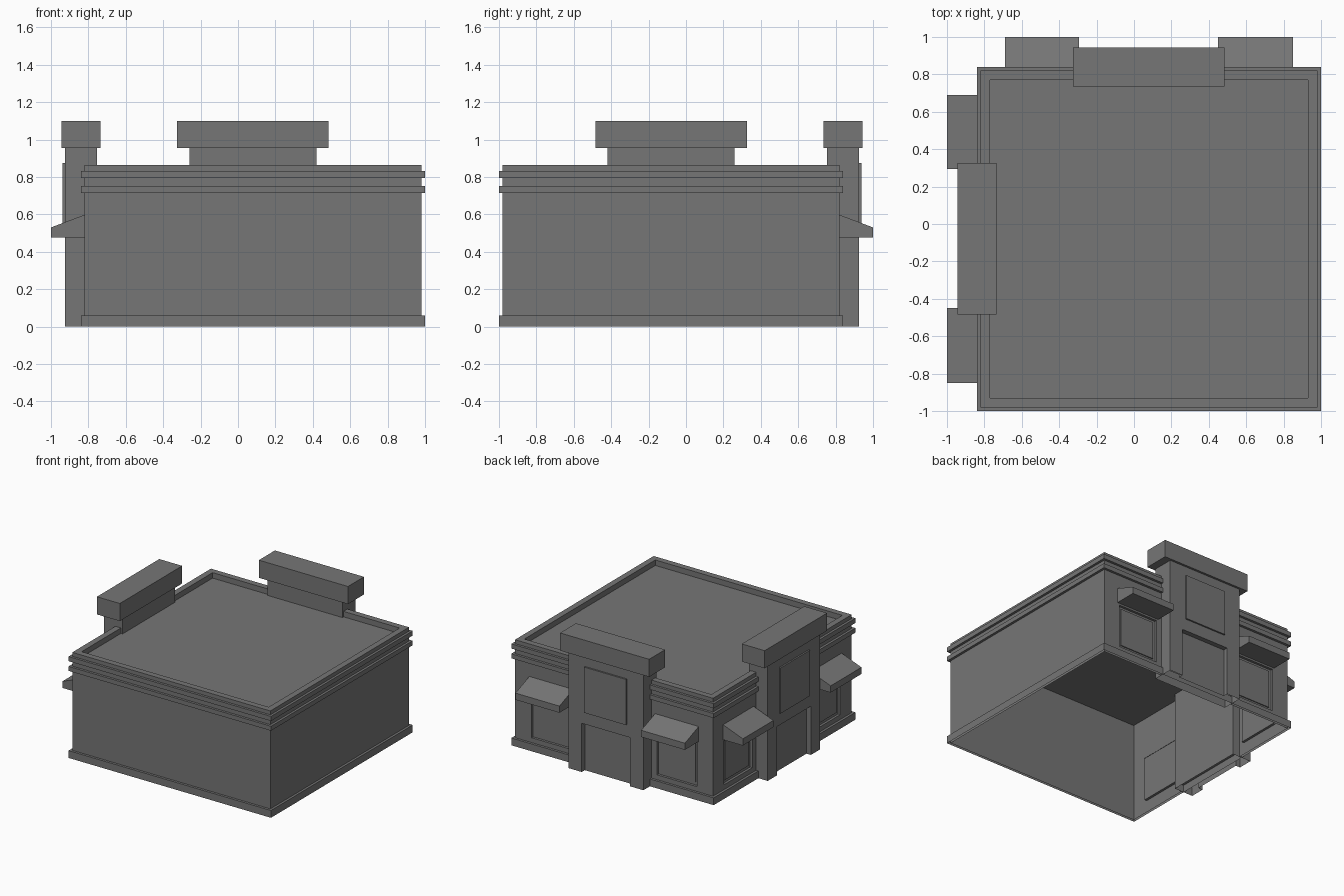
import bpy

if "Cube" in bpy.data.objects:
    bpy.data.objects.remove(bpy.data.objects["Cube"])

# Dark grey paint shared by every part
grey = bpy.data.materials.new("dark_grey")
grey.diffuse_color = (0.18, 0.18, 0.18, 1)
grey.use_nodes = True
grey.node_tree.nodes["Principled BSDF"].inputs["Base Color"].default_value = grey.diffuse_color

# Facade coordinates: u along the wall, d outward, z up.
# The back and left facades are mirror twins across the plan diagonal.
def back(u, d, z):
    return (u, d, z)

def left(u, d, z):
    return (-d, -u, z)

def mesh(name, verts, faces, flip=False):
    me = bpy.data.meshes.new(name)
    me.from_pydata(verts, [], [f[::-1] for f in faces] if flip else faces)
    me.materials.append(grey)
    me.update()
    ob = bpy.data.objects.new(name, me)
    bpy.context.collection.objects.link(ob)
    return ob

BOX = [(0, 3, 2, 1), (4, 5, 6, 7), (0, 1, 5, 4), (1, 2, 6, 5), (2, 3, 7, 6), (3, 0, 4, 7)]

def box(name, side, u, d, z):
    pts = [side(a, b, c) for c in z
           for a, b in ((u[0], d[0]), (u[1], d[0]), (u[1], d[1]), (u[0], d[1]))]
    return mesh(name, pts, BOX, side is left)

def square(o, z):
    """Plan outline of the body, grown outward by o."""
    x0, x1, y0, y1 = -0.82 - o, 0.98 + o, -0.98 - o, 0.82 + o
    return [(x0, y0, z), (x1, y0, z), (x1, y1, z), (x0, y1, z)]

def ring(name, inner, outer, z0, z1, strips=4):
    """Square band: outer, top, inner and bottom strips in that order."""
    loops = [square(outer, z0), square(outer, z1), square(inner, z1), square(inner, z0)]
    verts = [p for l in loops for p in l]
    faces = [(4*k + i, 4*k + (i+1) % 4, 4*((k+1) % 4) + (i+1) % 4, 4*((k+1) % 4) + i)
             for k in range(strips) for i in range(4)]
    return mesh(name, verts, faces)

WALL, FRONT, DOOR, REAR, ROOF = 0.815, 0.925, 0.885, 0.755, 0.82
T0, T1, TOP = -0.26, 0.42, 0.955  # tower
D0, D1, DH = -0.14, 0.30, 0.40    # doorway
W0, W1 = 0.10, 0.46               # window heights
WINDOWS = [(-0.675, -0.31), (0.465, 0.83)]

def facade(name, side):
    """Wall sheet with recessed windows, and the entrance tower with its doorway."""
    verts, faces = [], []

    def quad(*p):
        n = len(verts)
        verts.extend(side(*q) for q in p)
        faces.append((n, n+1, n+2, n+3))

    def panel(a, b, d, z0, z1):
        quad((b, d, z0), (a, d, z0), (a, d, z1), (b, d, z1))

    def recess(a, b, z0, z1, d0, d1):
        panel(a, b, d1, z0, z1)
        quad((a, d0, z0), (a, d0, z1), (a, d1, z1), (a, d1, z0))
        quad((b, d0, z0), (b, d1, z0), (b, d1, z1), (b, d0, z1))
        quad((a, d0, z1), (b, d0, z1), (b, d1, z1), (a, d1, z1))
        if z0 > 0:
            quad((a, d0, z0), (a, d1, z0), (b, d1, z0), (b, d0, z0))

    # side walls with windows
    for (s, e), (a, b) in zip([(-0.82, T0), (T1, 0.98)], WINDOWS):
        panel(s, a, 0.82, 0, ROOF)
        panel(b, e, 0.82, 0, ROOF)
        panel(a, b, 0.82, 0, W0)
        panel(a, b, 0.82, W1, ROOF)
        recess(a, b, W0, W1, 0.82, 0.80)
    # tower front, pillars and doorway
    panel(T0, T1, FRONT, DH, TOP)
    panel(T0, D0, FRONT, 0, DH)
    panel(D1, T1, FRONT, 0, DH)
    recess(D0, D1, 0, DH, FRONT, DOOR)
    # tower flanks and rear
    quad((T0, REAR, 0), (T0, REAR, TOP), (T0, FRONT, TOP), (T0, FRONT, 0))
    quad((T1, REAR, 0), (T1, FRONT, 0), (T1, FRONT, TOP), (T1, REAR, TOP))
    quad((T0, REAR, 0), (T1, REAR, 0), (T1, REAR, TOP), (T0, REAR, TOP))
    mesh(name, verts, faces, side is left)

# Plain walls and roof (the shell is open underneath)
low, high = square(0, 0), square(0, ROOF)
mesh("front_wall", [low[0], low[1], high[1], high[0]], [(0, 1, 2, 3)])
mesh("right_wall", [low[1], low[2], high[2], high[1]], [(0, 1, 2, 3)])
mesh("roof", high, [(0, 1, 2, 3)])
ring("parapet", -0.05, 0, ROOF, 0.865, 3)

# Horizontal trim bands
ring("base_trim", 0, 0.02, 0, 0.06, 2)
ring("lower_cornice", 0, 0.02, 0.715, 0.752)
ring("upper_cornice", 0, 0.02, 0.795, 0.833)

for label, side in (("back", back), ("left", left)):
    facade(label + "_facade", side)
    # Tower cap and raised panel over the door
    box(label + "_tower_cap", side, (-0.325, 0.485), (0.735, 0.943), (TOP, 1.10))
    box(label + "_raised_panel", side, (-0.11, 0.27), (FRONT, 0.938), (0.50, 0.875))
    # Window panes and awnings
    for i, (a, b) in enumerate(WINDOWS):
        box(f"{label}_pane_{i}", side, (a + 0.025, b - 0.025), (0.80, 0.808), (W0 + 0.025, W1 - 0.02))
    for i, (a, b) in enumerate([(-0.69, -0.293), (0.45, 0.85)]):
        prof = [(WALL, 0.475), (1.0, 0.475), (1.0, 0.53), (WALL, 0.60)]
        pts = [side(u, d, z) for u in (a, b) for d, z in prof]
        mesh(f"{label}_awning_{i}", pts, BOX, side is left)
